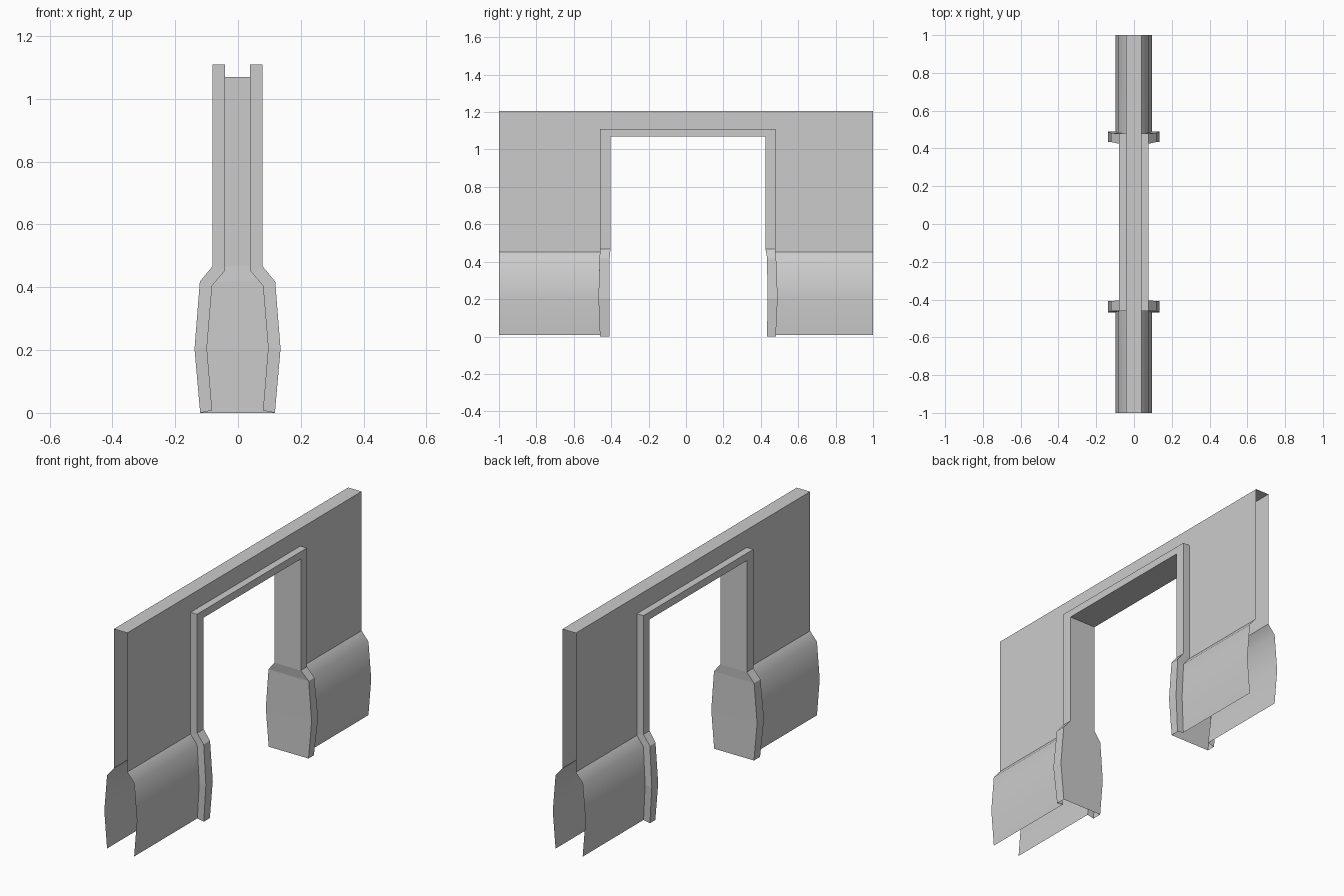
import bpy
import bmesh
from math import radians

if "Cube" in bpy.data.objects:
    bpy.data.objects.remove(bpy.data.objects["Cube"])

CX = -0.0015  # slight sideways offset of the section

# half-width and height up one side, bottom to top
WALL = [(0.081, 0.008), (0.0975, 0.207), (0.081, 0.405), (0.04, 0.453)]
TRIM = [(0.119, 0.0), (0.137, 0.204), (0.12, 0.418), (0.079, 0.468)]
# (outer y, inner y) of the door trim at the same heights
LEFT_Y = [(-0.46, -0.408), (-0.468, -0.409), (-0.462, -0.408), (-0.46, -0.404)]
RIGHT_Y = [(0.48, 0.434), (0.49, 0.435), (0.482, 0.434), (0.478, 0.425)]
WALL_TOP, TRIM_TOP, DOOR_TOP = 1.205, 1.11, 1.07


def make(name, faces, smooth=False):
    """Build an open-surface object from lists of corner points."""
    bm = bmesh.new()
    for pts in faces:
        bm.faces.new([bm.verts.new((x + CX, y, z)) for x, y, z in pts])
    bmesh.ops.remove_doubles(bm, verts=bm.verts, dist=1e-5)
    bmesh.ops.recalc_face_normals(bm, faces=bm.faces)
    mesh = bpy.data.meshes.new(name)
    bm.to_mesh(mesh)
    bm.free()
    obj = bpy.data.objects.new(name, mesh)
    bpy.context.collection.objects.link(obj)
    if smooth:
        bpy.context.view_layer.objects.active = obj
        obj.select_set(True)
        bpy.ops.object.shade_smooth_by_angle(angle=radians(38))
        obj.select_set(False)
    return obj


# Hollow wall: open ends and underside, doorway cut through both skins
w = WALL[-1][0]
zk = WALL[-1][1]
yl, yr = LEFT_Y[-1][0], RIGHT_Y[-1][0]
wall = [[(-w, -1, WALL_TOP), (w, -1, WALL_TOP), (w, 1, WALL_TOP), (-w, 1, WALL_TOP)]]
for s in (1, -1):
    outline = [(-1, zk), (yl, zk), (yl, TRIM_TOP), (yr, TRIM_TOP),
               (yr, zk), (1, zk), (1, WALL_TOP), (-1, WALL_TOP)]
    wall.append([(s * w, y, z) for y, z in outline])
    # flared base skins
    for end, ys in ((-1, LEFT_Y), (1, RIGHT_Y)):
        for i in range(3):
            (xa, za), (xb, zb) = WALL[i], WALL[i + 1]
            wall.append([(s * xa, end, za), (s * xa, ys[i][0], za),
                         (s * xb, ys[i + 1][0], zb), (s * xb, end, zb)])
make("wall", wall, smooth=True)


# Door trim and jambs: one open section swept around the doorway
def section(wp, tp, outer, inner):
    (wx, wz), (tx, tz) = wp, tp
    half = [(wx, outer, wz), (tx, outer, tz), (tx, inner, tz)]
    return half + [(-x, y, z) for x, y, z in reversed(half)]


def corner(ys):
    o, i = ys[-1]
    t = TRIM[-1][0]
    half = [(w, o, TRIM_TOP), (t, o, TRIM_TOP), (t, i, DOOR_TOP)]
    return half + [(-x, y, z) for x, y, z in reversed(half)]


left = [section(a, b, *y) for a, b, y in zip(WALL, TRIM, LEFT_Y)] + [corner(LEFT_Y)]
right = [section(a, b, *y) for a, b, y in zip(WALL, TRIM, RIGHT_Y)] + [corner(RIGHT_Y)]
path = left + right[::-1]
make("door_frame", [[a[j], a[j + 1], b[j + 1], b[j]]
                    for a, b in zip(path, path[1:]) for j in range(5)])
